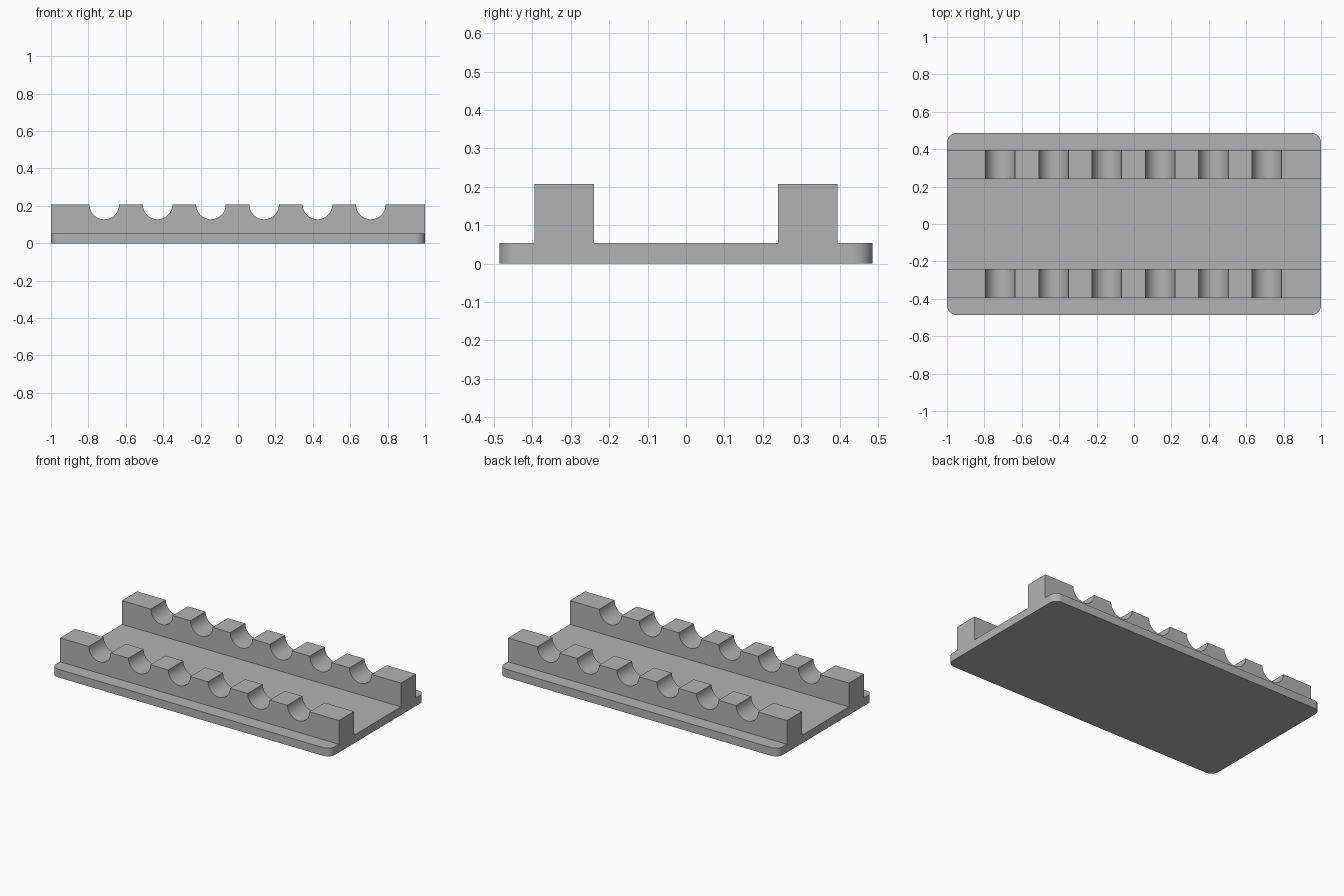
import bpy
import bmesh
from math import cos, sin, pi, radians
from mathutils import Vector

if "Cube" in bpy.data.objects:
    bpy.data.objects.remove(bpy.data.objects["Cube"])

HALF_LEN, HALF_DEPTH = 1.0, 0.486
BASE_TOP, RAIL_TOP = 0.053, 0.207
CORNER = 0.05
RAIL_IN, RAIL_OUT = 0.24, 0.395
NOTCH_R, NOTCH_STEP, NOTCH_COUNT = 0.079, 0.285, 6
NOTCH_MID = -0.0025

grey = bpy.data.materials.new("plain grey")
grey.use_nodes = True
colour = (0.45, 0.45, 0.45, 1)
grey.diffuse_color = colour
grey.node_tree.nodes["Principled BSDF"].inputs["Base Color"].default_value = colour


def prism(name, outline, sweep):
    """Solid made by sweeping a closed outline along a vector."""
    bm = bmesh.new()
    face = bm.faces.new([bm.verts.new(p) for p in outline])
    swept = bmesh.ops.extrude_face_region(bm, geom=[face], use_keep_orig=True)
    moved = [v for v in swept["geom"] if isinstance(v, bmesh.types.BMVert)]
    bmesh.ops.translate(bm, verts=moved, vec=Vector(sweep))
    bmesh.ops.recalc_face_normals(bm, faces=bm.faces)
    mesh = bpy.data.meshes.new(name)
    bm.to_mesh(mesh)
    bm.free()
    mesh.materials.append(grey)
    obj = bpy.data.objects.new(name, mesh)
    bpy.context.collection.objects.link(obj)
    return obj


def arc(cx, cy, r, start, end, steps):
    for i in range(steps + 1):
        a = start + (end - start) * i / steps
        yield cx + r * cos(a), cy + r * sin(a)


# Base plate with rounded corners
plate = []
for k, (sx, sy) in enumerate([(1, 1), (-1, 1), (-1, -1), (1, -1)]):
    centre = sx * (HALF_LEN - CORNER), sy * (HALF_DEPTH - CORNER)
    plate += [(x, y, 0) for x, y in arc(*centre, CORNER, k * pi / 2, (k + 1) * pi / 2, 10)]
tray = prism("notched_tray", plate, (0, 0, BASE_TOP))

# Rail profile: a bar with half-round notches in its top edge
profile = [(HALF_LEN, BASE_TOP / 2), (-HALF_LEN, BASE_TOP / 2), (-HALF_LEN, RAIL_TOP)]
for i in range(NOTCH_COUNT):
    x = NOTCH_MID + (i - (NOTCH_COUNT - 1) / 2) * NOTCH_STEP
    profile += arc(x, RAIL_TOP, NOTCH_R, pi, 2 * pi, 24)
profile.append((HALF_LEN, RAIL_TOP))

# Join a rail to the plate on each side
bpy.context.view_layer.objects.active = tray
for name, y in (("front_rail", -RAIL_OUT), ("back_rail", RAIL_IN)):
    rail = prism(name, [(x, y, z) for x, z in profile], (0, RAIL_OUT - RAIL_IN, 0))
    union = tray.modifiers.new(name, "BOOLEAN")
    union.operation, union.solver, union.object = "UNION", "EXACT", rail
    bpy.ops.object.modifier_apply(modifier=name)
    bpy.data.objects.remove(rail)

# Smooth the curves, keep the corners sharp
bpy.ops.object.select_all(action="DESELECT")
tray.select_set(True)
bpy.ops.object.shade_smooth_by_angle(angle=radians(30))
